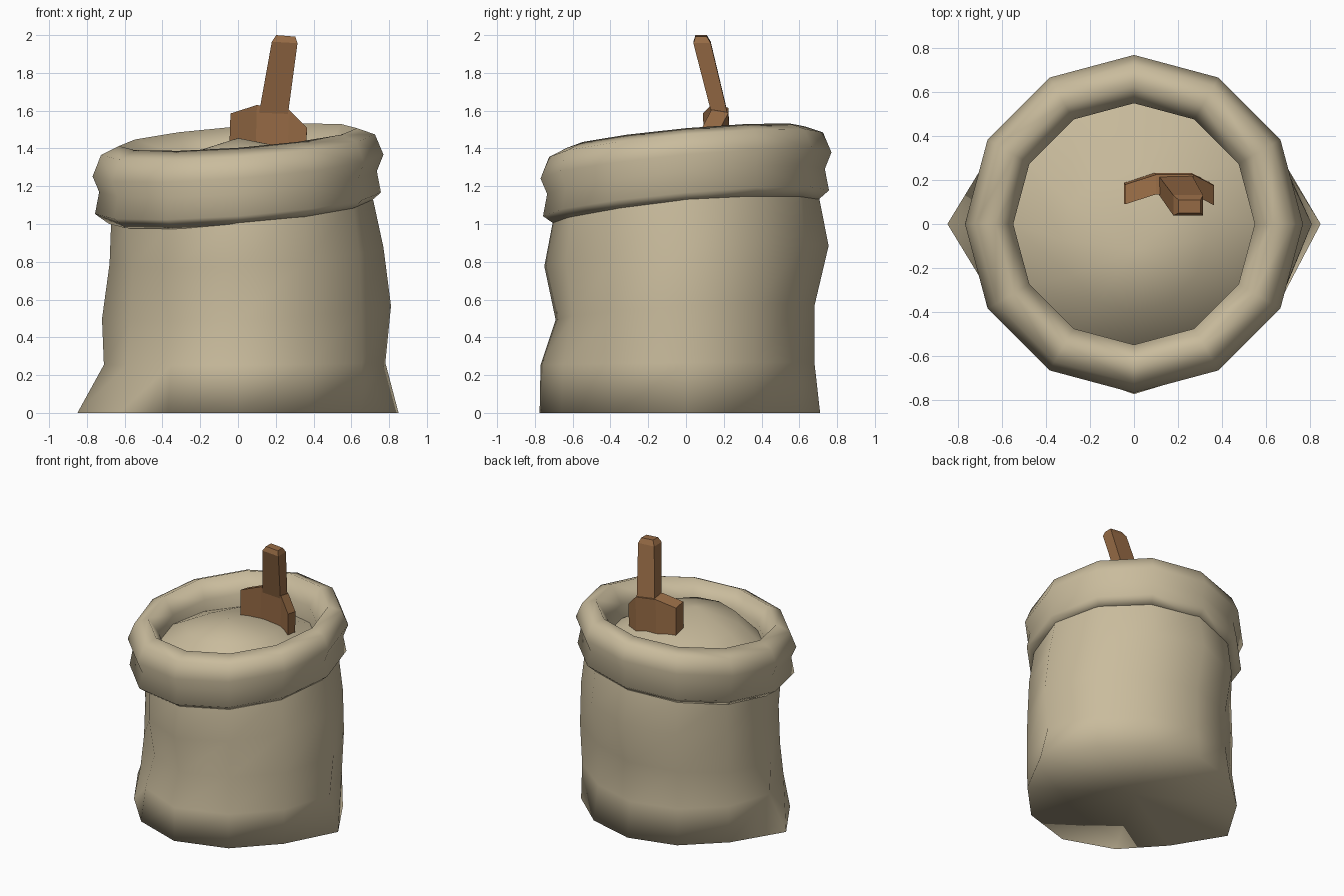
import bpy, bmesh, math

if "Cube" in bpy.data.objects:
    bpy.data.objects.remove(bpy.data.objects["Cube"])

N = 12  # sides of the sack


def material(name, col):
    m = bpy.data.materials.new(name)
    m.diffuse_color = (*col, 1)
    m.use_nodes = True
    m.node_tree.nodes["Principled BSDF"].inputs["Base Color"].default_value = m.diffuse_color
    return m


CLOTH = material("sack cloth", (0.585, 0.50, 0.335))
WOOD = material("brown wood", (0.31, 0.148, 0.06))


def tilt(x, y, k=1.0):
    return k * (0.075 * x + 0.09 * y)


def finish(bm, name, mat, angle):
    bmesh.ops.recalc_face_normals(bm, faces=bm.faces)
    me = bpy.data.meshes.new(name)
    bm.to_mesh(me)
    bm.free()
    ob = bpy.data.objects.new(name, me)
    bpy.context.collection.objects.link(ob)
    me.materials.append(mat)
    bpy.ops.object.select_all(action='DESELECT')
    ob.select_set(True)
    bpy.context.view_layer.objects.active = ob
    if angle:
        bpy.ops.object.shade_smooth_by_angle(angle=math.radians(angle))
    return ob


def loft(bm, rings, cap_start=False, cap_end=False):
    vs = [[bm.verts.new(p) for p in r] for r in rings]
    for a, b in zip(vs, vs[1:]):
        n = len(a)
        for i in range(n):
            j = (i + 1) % n
            bm.faces.new((a[i], a[j], b[j], b[i]))
    if cap_start:
        bm.faces.new(vs[0])
    if cap_end:
        bm.faces.new(vs[-1])
    return vs


def ring(fn):
    return [fn(2 * math.pi * i / N, i) for i in range(N)]


# sack body: z, tilt share, radius toward +x, -x, +y, -y, corner ears, diagonal pinch
levels = [(0.00, 0.0, 0.76, 0.74, 0.71, 0.775, 0.10, 0.4),
          (0.26, 0.1, 0.78, 0.71, 0.68, 0.77, 0.0, 0.8),
          (0.53, 0.6, 0.81, 0.72, 0.68, 0.69, 0.0, 1.0),
          (0.83, 0.8, 0.77, 0.68, 0.755, 0.75, 0.0, 0.9),
          (1.10, 1.0, 0.71, 0.67, 0.70, 0.70, 0.0, 0.2)]


def body_ring(z, k, xp, xm, yp, ym, ear, pinch):
    def point(a, i):
        c, s = math.cos(a), math.sin(a)
        r = (xp if c > 0 else xm) * c * c + (yp if s > 0 else ym) * s * s
        # pinch the diagonals, most at the front left
        depth = (0.05 if s > 0 else 0.035) if c > 0 else (0.02 if s > 0 else 0.075)
        r -= pinch * depth * math.sin(2 * a) ** 2
        if ear and i == 0:
            r += ear - 0.01
        if ear and i == N // 2:
            r += ear + 0.01
        x, y = r * c, r * s
        return (x, y, z + tilt(x, y, k))
    return ring(point)


bm = bmesh.new()
vs = loft(bm, [body_ring(*l) for l in levels])
mid = bm.verts.new((0, 0, 0.02))
for i in range(N):
    bm.faces.new((vs[0][i], mid, vs[0][(i + 1) % N]))
finish(bm, "sack_body", CLOTH, 100)


# rolled cuff around the mouth
def round_ring(r, z, k=1.0):
    return ring(lambda a, i: (r * math.cos(a), r * math.sin(a),
                              z + tilt(r * math.cos(a), r * math.sin(a), k)))


cuff = [(0.55, 1.16), (0.55, 1.33), (0.63, 1.46), (0.725, 1.42), (0.77, 1.31),
        (0.735, 1.225), (0.757, 1.11), (0.685, 1.053), (0.66, 1.09)]
bm = bmesh.new()
loft(bm, [round_ring(r, z) for r, z in cuff])
finish(bm, "rolled_cuff", CLOTH, 100)


# heaped contents, peak a little toward the front
bm = bmesh.new()
outer = round_ring(0.56, 1.235, 0.5)
inner = ring(lambda a, i: (0.33 * math.cos(a), -0.07 + 0.33 * math.sin(a),
                           1.37 + 0.02 * math.cos(a) - 0.02 * math.sin(a)))
vs = loft(bm, [outer, inner])
top = bm.verts.new((0, -0.12, 1.455))
for i in range(N):
    bm.faces.new((vs[-1][i], vs[-1][(i + 1) % N], top))
finish(bm, "heaped_contents", CLOTH, 100)

# scoop blade: curved plate, columns of x, y, top height
cols = [(-0.04, 0.135, 1.585), (0.10, 0.18, 1.63), (0.27, 0.18, 1.605), (0.365, 0.13, 1.51)]
bm = bmesh.new()
loft(bm, [[(x, y - 0.045, t), (x, y + 0.045, t - 0.015),
           (x - 0.01, y + 0.055, 1.26), (x - 0.01, y - 0.035, 1.26)] for x, y, t in cols],
     cap_start=True, cap_end=True)
finish(bm, "scoop_blade", WOOD, 0)

# scoop handle: tapered, leaning forward
sections = [(0.185, 0.183, 1.57, 0.077, 0.042), (0.247, 0.085, 1.965, 0.068, 0.046),
            (0.253, 0.08, 2.0, 0.05, 0.03)]
bm = bmesh.new()
loft(bm, [[(x + sx * w, y + sy * d, z - (0.008 * (sx + 1) / 2))
           for sx, sy in ((-1, -1), (1, -1), (1, 1), (-1, 1))]
          for x, y, z, w, d in sections], cap_start=True, cap_end=True)
finish(bm, "scoop_handle", WOOD, 0)
